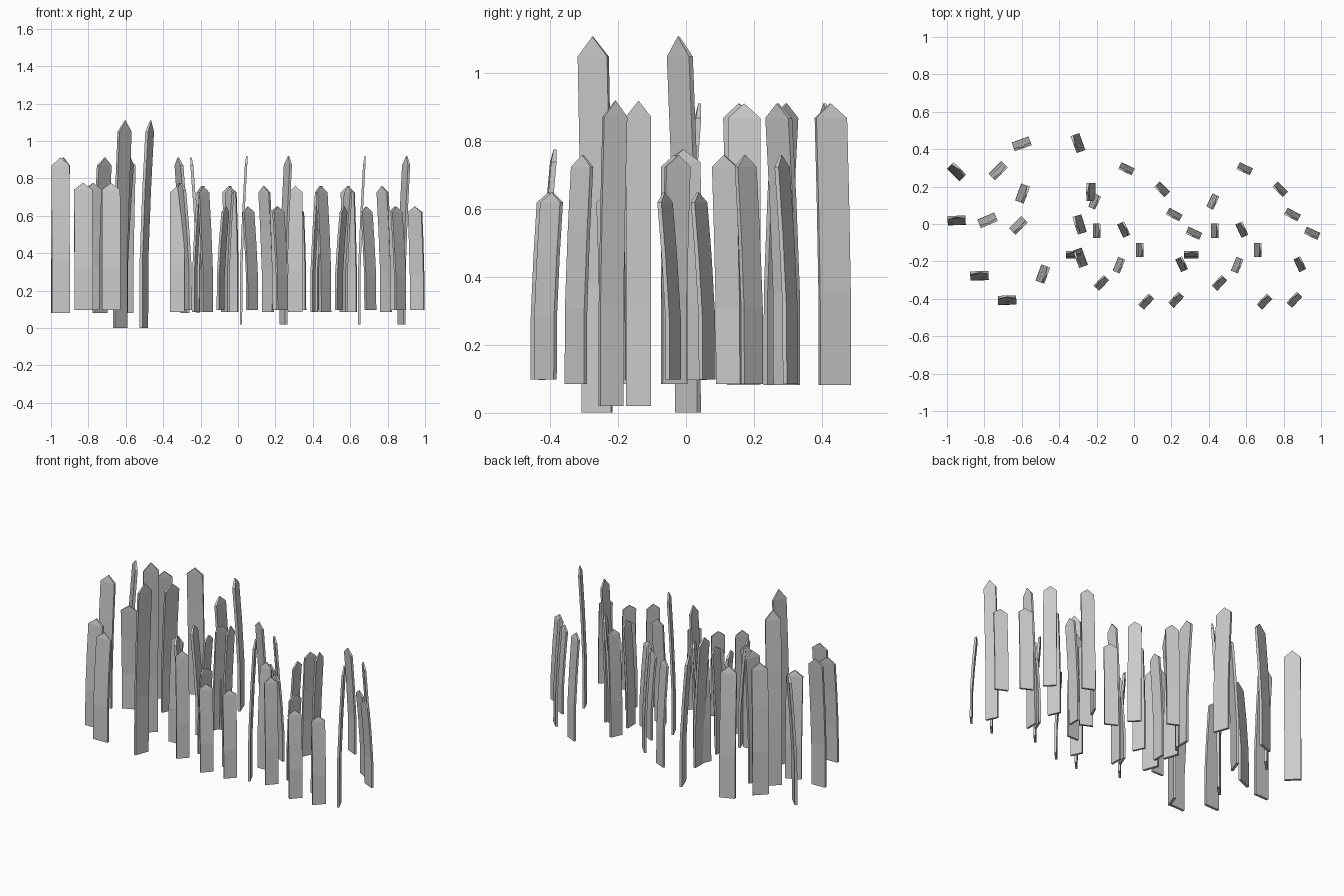
import bpy, bmesh
from math import radians
from mathutils import Matrix, Vector

cube = bpy.data.objects.get("Cube")
if cube:
    bpy.data.objects.remove(cube, do_unlink=True)

# Single stone-grey colour
grey = bpy.data.materials.new("plain_grey")
grey.use_nodes = True
grey.diffuse_color = (0.6, 0.6, 0.6, 1)
grey.node_tree.nodes["Principled BSDF"].inputs["Base Color"].default_value = (0.6, 0.6, 0.6, 1)


def blade_mesh(name, base, shoulder, tip, width, thick=0.013):
    """Thin pointed blade, wide along local y, bending towards local +x."""
    bm = bmesh.new()
    length = shoulder - base
    rings = []
    for part, lean in ((0, -0.014), (0.35, -0.013), (0.7, -0.001), (1, 0.013)):
        z = base + length * part
        corners = ((-1, -1), (1, -1), (1, 1), (-1, 1))
        rings.append([bm.verts.new((lean + sx * thick / 2, sy * width / 2, z))
                      for sx, sy in corners])
    bm.faces.new(rings[0][::-1])
    for low, high in zip(rings, rings[1:]):
        for i in range(4):
            j = (i + 1) % 4
            bm.faces.new((low[i], low[j], high[j], high[i]))
    # Gabled point, slightly thinner at the ridge
    back, front = [bm.verts.new((0.017 + s * thick * 0.25, 0, tip)) for s in (-1, 1)]
    a, b, c, d = rings[-1]
    for face in ((a, b, front, back), (b, c, front), (c, d, back, front), (d, a, back)):
        bm.faces.new(face)
    bmesh.ops.recalc_face_normals(bm, faces=bm.faces)
    mesh = bpy.data.meshes.new(name)
    bm.to_mesh(mesh)
    bm.free()
    mesh.materials.append(grey)
    return mesh


blades = {
    "tall": blade_mesh("tall_blade", 0.02, 0.872, 0.92, 0.075),
    "medium": blade_mesh("medium_blade", 0.085, 0.725, 0.76, 0.078),
    "short": blade_mesh("short_blade", 0.098, 0.62, 0.65, 0.08),
}

# One clump: x, y and the heading each blade bends towards
clump = {
    "tall": [(0.03, -0.14, 0), (0.255, -0.215, 25)],
    "medium": [(-0.21, 0.12, -25), (-0.2, -0.035, 0), (-0.325, -0.165, 90),
               (-0.04, 0.295, -115), (0.15, 0.185, -135), (-0.055, -0.03, 25),
               (-0.175, -0.315, 137)],
    "short": [(0.215, 0.05, -118), (0.32, -0.05, -115), (-0.08, -0.22, -22),
              (0.065, -0.415, 137), (0.225, -0.405, 137)],
}


def place(offset, turn=0, scale=1.0):
    return (Matrix.Translation(Vector(offset)) @ Matrix.Rotation(radians(turn), 4, "Z")
            @ Matrix.Scale(scale, 4))


# Two equal clumps and a larger, turned one
clumps = {
    "middle": place((0, 0, 0)),
    "left": place((0.632, 0, 0)),
    "right": place((-0.522, 0.141, -0.023), -45, 1.23),
}
for side, frame in clumps.items():
    for size, spots in clump.items():
        for n, (x, y, heading) in enumerate(spots, 1):
            obj = bpy.data.objects.new(f"{side}_{size}_blade_{n}", blades[size])
            bpy.context.collection.objects.link(obj)
            obj.matrix_world = frame @ place((x, y, 0), heading)
